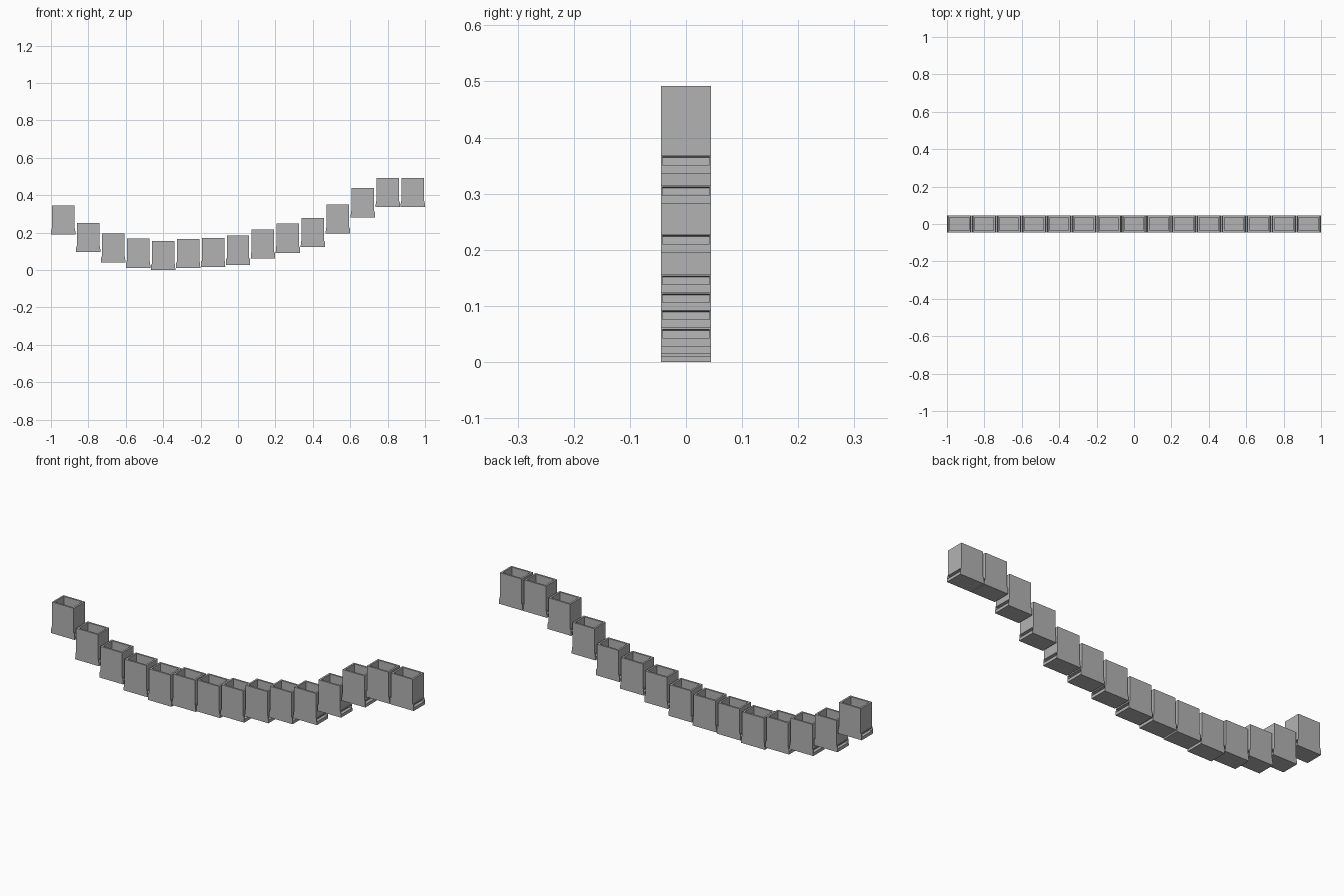
import bpy
import bmesh

cube = bpy.data.objects.get("Cube")
if cube:
    bpy.data.objects.remove(cube, do_unlink=True)

PITCH = 0.1335
HALF_DEPTH = 0.0445
HEIGHT = 0.156
BASES = [0.19, 0.095, 0.04, 0.012, 0.0, 0.01, 0.015, 0.028,
         0.0605, 0.0915, 0.123, 0.1955, 0.282, 0.336, 0.336]

grey = bpy.data.materials.new("plain grey")
grey.use_nodes = True
colour = (0.45, 0.45, 0.45, 1)
grey.diffuse_color = colour
grey.node_tree.nodes["Principled BSDF"].inputs["Base Color"].default_value = colour


def recess(bm, faces, rim, depth):
    """Inset faces by a rim, then sink the middle inward."""
    bmesh.ops.inset_individual(bm, faces=faces, thickness=rim, use_even_offset=True)
    bm.normal_update()
    bmesh.ops.inset_individual(bm, faces=faces, thickness=0, depth=-depth)
    bm.normal_update()


def make_bin_mesh():
    # Outline with a slightly flared foot, mirrored left to right
    side = [(0.0655, 0), (0.065, 0.012), (0.063, 0.033), (0.06, 0.033), (0.06, HEIGHT)]
    outline = side + [(-x, z) for x, z in reversed(side)]
    bm = bmesh.new()
    face = bm.faces.new([bm.verts.new((x, -HALF_DEPTH, z)) for x, z in outline])
    out = bmesh.ops.extrude_face_region(bm, geom=[face], use_keep_orig=True)
    moved = [v for v in out["geom"] if isinstance(v, bmesh.types.BMVert)]
    bmesh.ops.translate(bm, verts=moved, vec=(0, 2 * HALF_DEPTH, 0))
    bmesh.ops.recalc_face_normals(bm, faces=bm.faces[:])
    bm.normal_update()

    # Slots in both ends of the foot, and the open top
    slots = [f for f in bm.faces if abs(f.normal.x) > 0.9
             and 0.015 < f.calc_center_median().z < 0.03]
    top = [f for f in bm.faces if f.normal.z > 0.9
           and f.calc_center_median().z > HEIGHT - 0.001]
    recess(bm, slots, 0.003, 0.018)
    recess(bm, top, 0.009, 0.118)

    mesh = bpy.data.meshes.new("bin")
    bm.to_mesh(mesh)
    bm.free()
    mesh.materials.append(grey)
    return mesh


# Row of identical bins at stepped heights
bin_mesh = make_bin_mesh()
for i, base in enumerate(BASES):
    obj = bpy.data.objects.new(f"bin_{i + 1}", bin_mesh)
    obj.location = ((i - (len(BASES) - 1) / 2) * PITCH, 0, base)
    bpy.context.collection.objects.link(obj)
